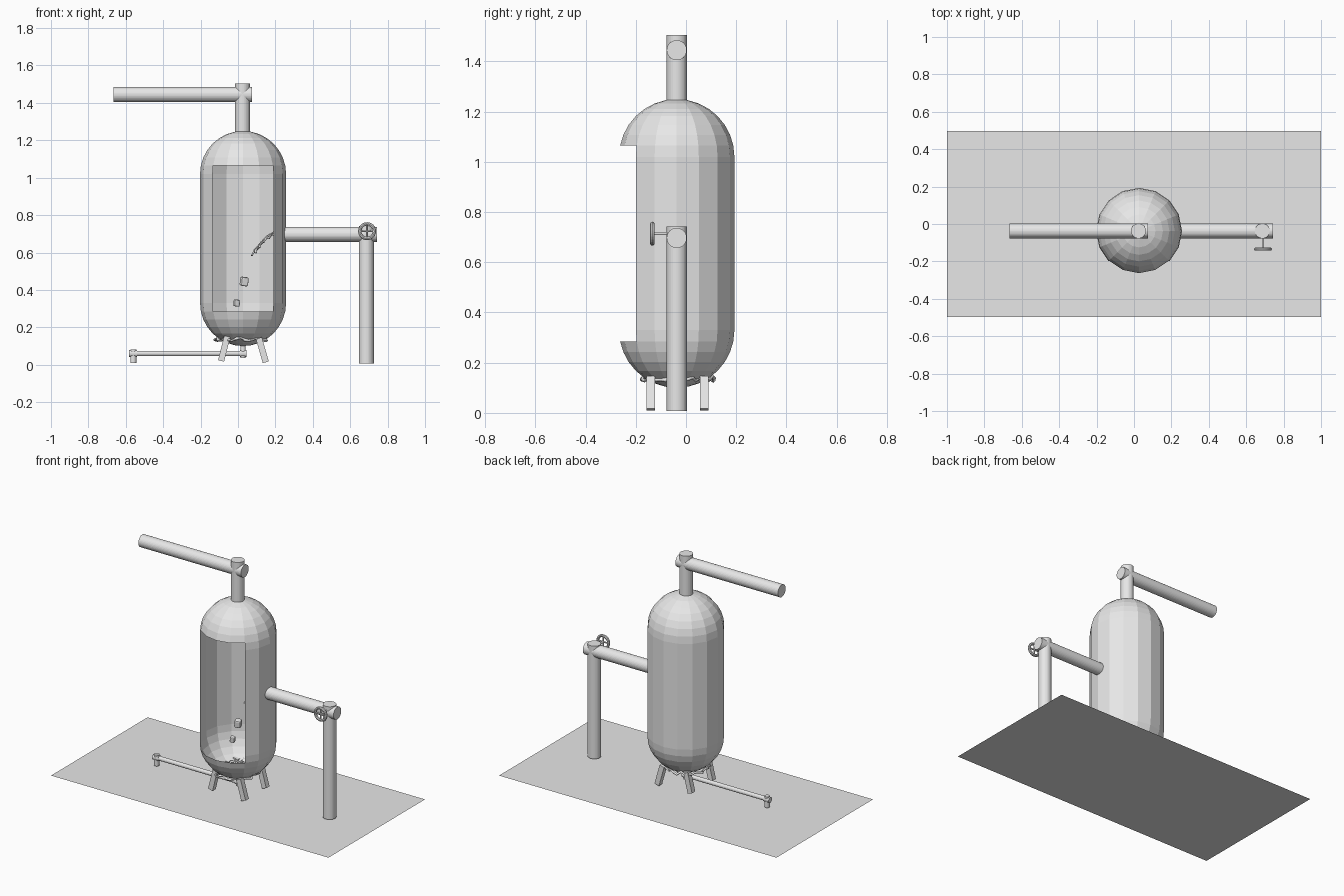
import bpy, bmesh, random
from math import sin, cos, pi, radians
from mathutils import Vector

random.seed(4)
if "Cube" in bpy.data.objects:
    bpy.data.objects.remove(bpy.data.objects["Cube"], do_unlink=True)

grey = bpy.data.materials.new("light_grey")
grey.use_nodes = True
grey.diffuse_color = (0.8, 0.8, 0.8, 1)
grey.node_tree.nodes["Principled BSDF"].inputs["Base Color"].default_value = grey.diffuse_color

CX, CY = 0.027, -0.037      # tank axis
R = 0.23                    # tank radius


def add(name, bm):
    mesh = bpy.data.meshes.new(name)
    bm.to_mesh(mesh)
    bm.free()
    obj = bpy.data.objects.new(name, mesh)
    mesh.materials.append(grey)
    bpy.context.collection.objects.link(obj)
    return obj


def pipe(name, a, b, r, sides=32):
    a, b = Vector(a), Vector(b)
    bm = bmesh.new()
    bmesh.ops.create_cone(bm, cap_ends=True, segments=sides, radius1=r,
                          radius2=r, depth=(b - a).length)
    obj = add(name, bm)
    obj.location = (a + b) / 2
    obj.rotation_euler = (b - a).to_track_quat('Z', 'Y').to_euler()
    return obj


def box(name, loc, size, rot=(0, 0, 0)):
    bm = bmesh.new()
    bmesh.ops.create_cube(bm, size=1)
    bmesh.ops.scale(bm, vec=size, verts=bm.verts)
    obj = add(name, bm)
    obj.location, obj.rotation_euler = loc, rot
    return obj


def strand(name, points, r, closed=False):
    curve = bpy.data.curves.new(name, 'CURVE')
    curve.dimensions = '3D'
    curve.bevel_depth, curve.bevel_resolution = r, 0
    curve.use_fill_caps = True
    line = curve.splines.new('POLY')
    line.points.add(len(points) - 1)
    for p, co in zip(line.points, points):
        p.co = (*co, 1)
        p.radius = random.uniform(0.7, 1.3)
    line.use_cyclic_u = closed
    curve.materials.append(grey)
    obj = bpy.data.objects.new(name, curve)
    bpy.context.collection.objects.link(obj)


# Ground sheet
bm = bmesh.new()
bmesh.ops.create_grid(bm, x_segments=1, y_segments=1, size=1)
bmesh.ops.scale(bm, vec=(1, 0.497, 1), verts=bm.verts)
add("ground_sheet", bm)

# Thin capsule tank with the four front panels left open
SIDES, STEPS = 16, 8
profile = []
for start, z in ((-STEPS, 0.33), (0, 1.02)):
    for i in range(start, start + STEPS + 1):
        t = i * pi / 2 / STEPS
        profile.append((R * cos(t), z + R * sin(t)))
bm = bmesh.new()
rings = [[bm.verts.new((CX + r * cos(2 * pi * k / SIDES), CY + r * sin(2 * pi * k / SIDES), z))
          for k in range(SIDES)] for r, z in profile]
for j in range(len(rings) - 1):
    for k in range(SIDES):
        if STEPS - 1 <= j <= STEPS + 1 and 10 <= k < 14:
            continue
        n = (k + 1) % SIDES
        bm.faces.new((rings[j][k], rings[j][n], rings[j + 1][n], rings[j + 1][k]))
bmesh.ops.remove_doubles(bm, verts=bm.verts, dist=0.0005)
add("tank_shell", bm)

# Top outlet
pipe("top_riser", (0.024, CY, 1.235), (0.024, CY, 1.505), 0.04)
pipe("top_arm", (-0.665, CY, 1.445), (0.075, CY, 1.445), 0.04)

# Side inlet with upright
pipe("side_arm", (0.235, CY, 0.697), (0.742, CY, 0.697), 0.04)
pipe("side_upright", (0.686, CY, 0.007), (0.686, CY, 0.742), 0.04)

# Hand wheel on the side inlet
WX, WY, WZ = 0.69, -0.134, 0.714
pipe("wheel_stem", (WX, WY, WZ), (WX, CY, WZ), 0.006, 12)
bm = bmesh.new()
N, M = 24, 8
loops = [[bm.verts.new(((0.039 + 0.009 * cos(b)) * cos(a), 0.009 * sin(b),
                        (0.039 + 0.009 * cos(b)) * sin(a)))
          for b in (2 * pi * j / M for j in range(M))]
         for a in (2 * pi * i / N for i in range(N))]
for i in range(N):
    for j in range(M):
        p, q, s = loops[i], loops[(i + 1) % N], (j + 1) % M
        bm.faces.new((p[j], p[s], q[s], q[j]))
bmesh.ops.recalc_face_normals(bm, faces=bm.faces)
add("wheel_rim", bm).location = (WX, WY, WZ)
pipe("wheel_spoke_across", (WX - 0.038, WY, WZ), (WX + 0.038, WY, WZ), 0.005, 8)
pipe("wheel_spoke_upright", (WX, WY, WZ - 0.038), (WX, WY, WZ + 0.038), 0.005, 8)

# Drain under the tank
pipe("drain_drop", (0.027, CY, 0.035), (0.027, CY, 0.11), 0.014, 16)
pipe("drain_run", (-0.58, CY, 0.06), (0.045, CY, 0.06), 0.014, 16)
pipe("drain_end", (-0.56, CY, 0.01), (-0.56, CY, 0.082), 0.016, 16)
pipe("drain_left_collar", (-0.582, CY, 0.06), (-0.54, CY, 0.06), 0.018, 16)
pipe("drain_right_collar", (0.012, CY, 0.06), (0.046, CY, 0.06), 0.018, 16)

# Splayed legs
for name, x, z, tilt in (("left", 0.13, 0.078, -16), ("right", -0.074, 0.086, 14)):
    for end, y in (("front", -0.14), ("back", 0.073)):
        box(f"{end}_{name}_leg", (x, y, z), (0.033, 0.033, 0.135), (0, radians(tilt), 0))

# Falling stream, twisted from thin strands
for s in range(3):
    pts = []
    for i in range(19):
        t = i / 18
        w = t * 12 + s * 2 * pi / 3
        pts.append((0.235 - 0.15 * t ** 0.8 + 0.012 * cos(w), CY + 0.015 * sin(w),
                    0.71 - 0.115 * t ** 1.6 + 0.012 * sin(w + 1)))
    strand(f"stream_strand_{s + 1}", pts, 0.006)

# Drops below the stream
for i, (x, z, size) in enumerate(((0.033, 0.445, 0.04), (-0.007, 0.33, 0.03))):
    drop = box(f"drop_{i + 1}", (x, -0.045, z), (size, size, size * 1.2), (0.1, 0.08, 0.3))
    bevel = drop.modifiers.new("soft_edges", 'BEVEL')
    bevel.width, bevel.segments = size * 0.2, 2

# Rippled pool rings in the tank bottom
for k, (rad, z) in enumerate(((0.137, 0.136), (0.105, 0.138), (0.07, 0.14))):
    pts = []
    for i in range(40):
        a = 2 * pi * i / 40
        r = rad + random.uniform(-0.012, 0.012)
        pts.append((CX - 0.012 + r * cos(a), CY + r * sin(a), z + random.uniform(-0.008, 0.008)))
    strand(f"pool_ripple_{k + 1}", pts, 0.007, True)
